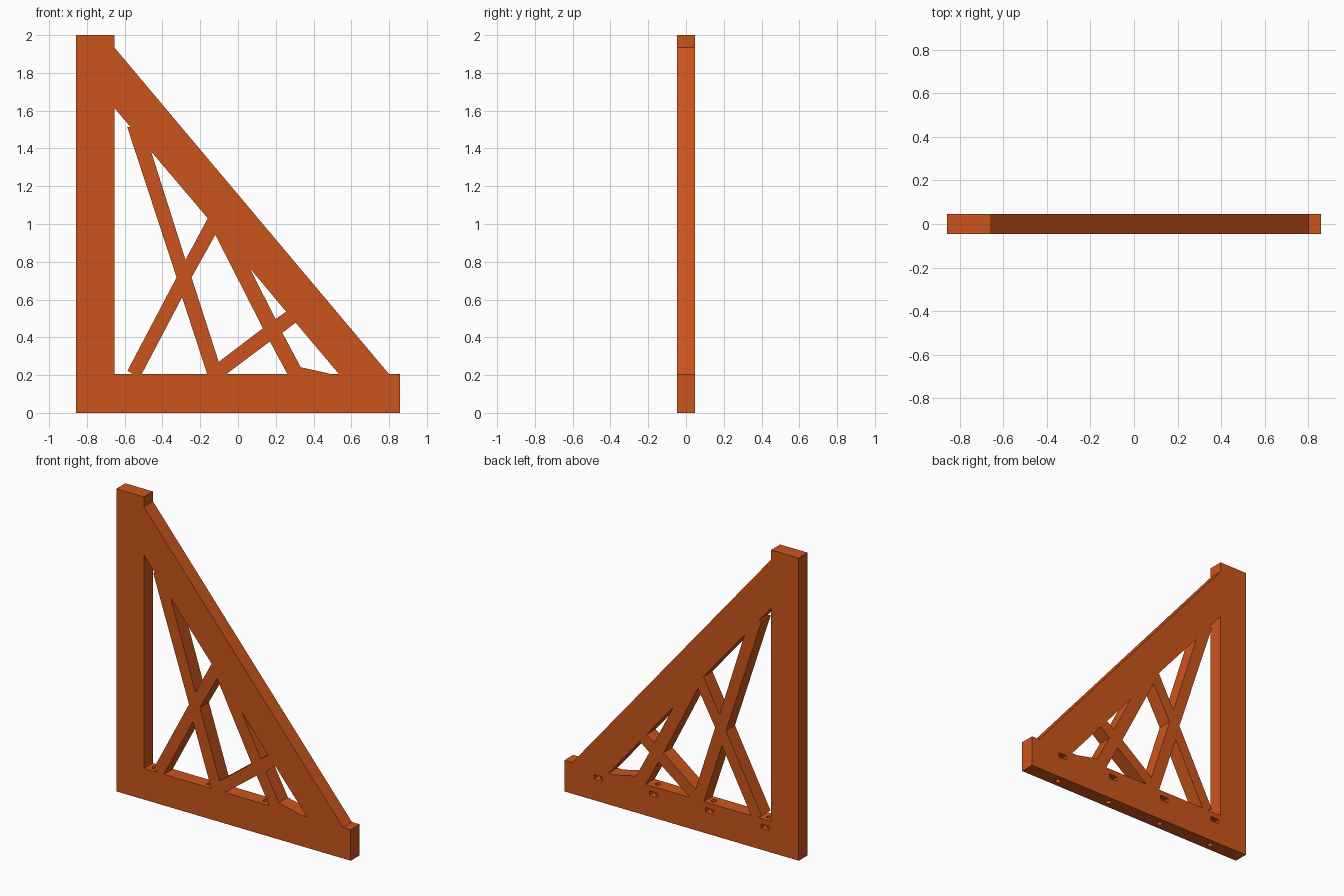
import bpy, bmesh
from mathutils import Matrix, Vector

if "Cube" in bpy.data.objects:
    bpy.data.objects.remove(bpy.data.objects["Cube"])

HALF = 0.047          # half thickness of the plate
HOLES = (-0.61, -0.205, 0.205, 0.61)

# Outer outline: post, sloped beam and base
outline = [(-0.857, 0), (0.857, 0), (0.857, 0.205), (0.80, 0.205),
           (-0.655, 1.935), (-0.655, 2), (-0.857, 2)]

# Openings left between the crossed braces
windows = [
    [(-0.655, 0.205), (-0.555, 0.205), (-0.585, 0.223), (-0.325, 0.717),
     (-0.587, 1.515), (-0.565, 1.522), (-0.573, 1.518), (-0.655, 1.615)],
    [(-0.46, 1.384), (-0.16, 1.03), (-0.278, 0.81)],
    [(-0.51, 0.205), (-0.296, 0.612), (-0.163, 0.205)],
    [(-0.12, 0.943), (-0.246, 0.717), (-0.102, 0.27), (0.132, 0.448)],
    [(0.061, 0.768), (0.199, 0.497), (0.255, 0.536)],
    [(-0.062, 0.205), (0.169, 0.378), (0.262, 0.205)],
    [(0.305, 0.478), (0.235, 0.424), (0.332, 0.242), (0.495, 0.205), (0.535, 0.205)],
]
windows[0][5:7] = [(-0.568, 1.512)]


def activate(obj):
    bpy.ops.object.select_all(action='DESELECT')
    obj.select_set(True)
    bpy.context.view_layer.objects.active = obj


# Bracket plate: filled profile with openings, extruded to thickness
curve = bpy.data.curves.new("bracket_frame", 'CURVE')
curve.dimensions = '2D'
curve.fill_mode = 'BOTH'
curve.extrude = HALF
for loop in [outline] + windows:
    spline = curve.splines.new('POLY')
    spline.points.add(len(loop) - 1)
    for point, (x, z) in zip(spline.points, loop):
        point.co = (x, z, 0, 1)
    spline.use_cyclic_u = True
frame = bpy.data.objects.new("bracket_frame", curve)
bpy.context.collection.objects.link(frame)
activate(frame)
bpy.ops.object.convert(target='MESH')
frame = bpy.context.object

# Stand it upright and weld it into one closed solid
bm = bmesh.new()
bm.from_mesh(frame.data)
bmesh.ops.rotate(bm, verts=bm.verts, cent=(0, 0, 0),
                 matrix=Matrix(((1, 0, 0), (0, 0, -1), (0, 1, 0))))
bmesh.ops.remove_doubles(bm, verts=bm.verts, dist=0.0005)
bmesh.ops.recalc_face_normals(bm, faces=bm.faces)
bm.to_mesh(frame.data)
bm.free()


# Cutters: vertical bolt holes and nut slots opening at the back
def cut(name, build):
    bm = bmesh.new()
    for x in HOLES:
        build(bm, x)
    mesh = bpy.data.meshes.new(name)
    bm.to_mesh(mesh)
    bm.free()
    cutter = bpy.data.objects.new(name, mesh)
    bpy.context.collection.objects.link(cutter)
    cutter.hide_render = True
    mod = frame.modifiers.new(name, 'BOOLEAN')
    mod.object = cutter
    mod.operation = 'DIFFERENCE'
    mod.solver = 'EXACT'
    activate(frame)
    bpy.ops.object.modifier_apply(modifier=mod.name)
    bpy.data.objects.remove(cutter)


def bolt_hole(bm, x):
    bmesh.ops.create_cone(bm, cap_ends=True, segments=16, radius1=0.017, radius2=0.017,
                          depth=0.27, matrix=Matrix.Translation((x, 0, 0.105)))


def nut_slot(bm, x):
    bmesh.ops.create_cube(bm, size=1, matrix=Matrix.Translation((x, 0.02, 0.155))
                          @ Matrix.Diagonal(Vector((0.06, 0.10, 0.03, 1))))


cut("bolt_holes", bolt_hole)
cut("nut_slots", nut_slot)

# Orange finish
mat = bpy.data.materials.new("orange_plastic")
mat.diffuse_color = (0.6, 0.09, 0.012, 1)
mat.use_nodes = True
mat.node_tree.nodes["Principled BSDF"].inputs["Base Color"].default_value = mat.diffuse_color
frame.data.materials.clear()
frame.data.materials.append(mat)
for poly in frame.data.polygons:
    poly.use_smooth = False
    poly.material_index = 0
